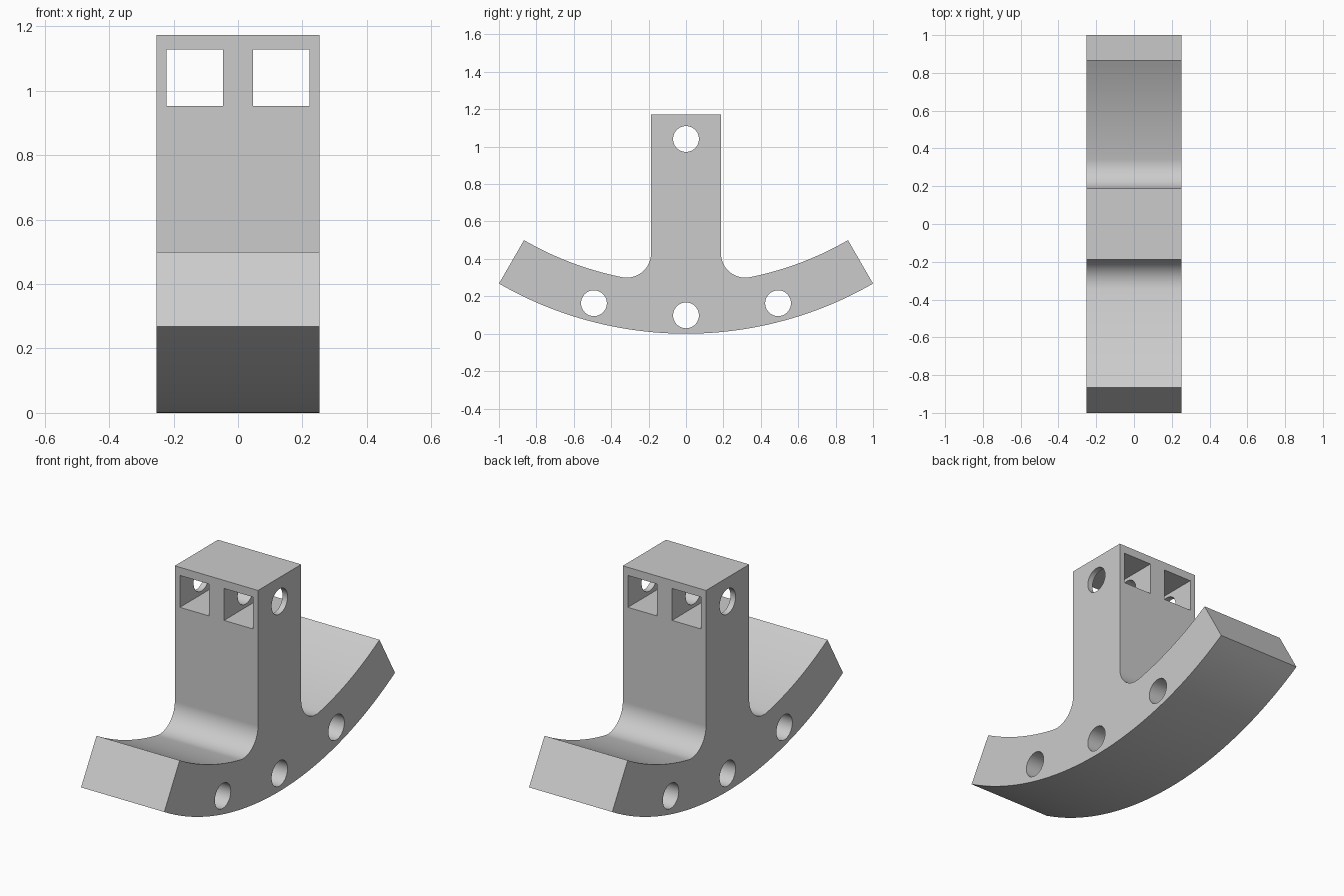
import bpy, bmesh, math
from mathutils import Matrix

if "Cube" in bpy.data.objects:
    bpy.data.objects.remove(bpy.data.objects["Cube"])

HALF_X = 0.2525          # half thickness of the bracket
R_OUT, R_IN, CZ = 2.0, 1.732, 2.0   # rocker arc radii and centre height
STEM, TOP, FILLET = 0.187, 1.173, 0.13
HOLE_R, HOLE_Z = 0.069, 1.041

grey = bpy.data.materials.new("light grey")
grey.diffuse_color = (0.6, 0.6, 0.6, 1)
grey.use_nodes = True
grey.node_tree.nodes["Principled BSDF"].inputs["Base Color"].default_value = grey.diffuse_color


def arc(cy, cz, r, a0, a1, n):
    """Points of an arc in the y-z plane, angles in radians."""
    return [(cy + r * math.cos(a0 + (a1 - a0) * i / n),
             cz + r * math.sin(a0 + (a1 - a0) * i / n)) for i in range(n + 1)]


def to_object(bm, name):
    bmesh.ops.recalc_face_normals(bm, faces=bm.faces[:])
    mesh = bpy.data.meshes.new(name)
    bm.to_mesh(mesh)
    bm.free()
    mesh.materials.append(grey)
    ob = bpy.data.objects.new(name, mesh)
    bpy.context.collection.objects.link(ob)
    return ob


# Right half of the profile: outer arc, end face, inner arc, fillet, stem
down = -math.pi / 2
fy = STEM + FILLET
fz = CZ - math.sqrt((R_IN - FILLET) ** 2 - fy ** 2)
touch = math.atan2(fz - CZ, fy)
half = arc(0, CZ, R_OUT, down, down + math.pi / 6, 24)
half += arc(0, CZ, R_IN, down + math.pi / 6, touch, 18)
half += arc(fy, fz, FILLET, touch, -math.pi, 14)[1:]
half.append((STEM, TOP))
profile = half + [(-y, z) for y, z in reversed(half[1:])]

# Body extruded across x
bm = bmesh.new()
face = bm.faces.new([bm.verts.new((-HALF_X, y, z)) for y, z in profile])
ext = bmesh.ops.extrude_face_region(bm, geom=[face])
bmesh.ops.translate(bm, vec=(2 * HALF_X, 0, 0),
                    verts=[v for v in ext["geom"] if isinstance(v, bmesh.types.BMVert)])
body = to_object(bm, "rocker_bracket")

# Cutters: cross holes along x
cutters = []
r_mid = 1.902
holes = [(r_mid * math.sin(a), CZ - r_mid * math.cos(a))
         for a in (-math.pi / 12, 0, math.pi / 12)] + [(0, HOLE_Z)]
for y, z in holes:
    bm = bmesh.new()
    bmesh.ops.create_cone(bm, cap_ends=True, segments=48, radius1=HOLE_R, radius2=HOLE_R,
                          depth=1, matrix=Matrix.Translation((0, y, z))
                          @ Matrix.Rotation(math.pi / 2, 4, "Y"))
    cutters.append(to_object(bm, "hole_cutter"))

# Cutters: two square windows through the stem along y
for side in (-1, 1):
    bm = bmesh.new()
    bmesh.ops.create_cube(bm, size=1, matrix=Matrix.Translation((side * 0.134, 0, HOLE_Z))
                          @ Matrix.Diagonal((0.175, 1, 0.175, 1)))
    cutters.append(to_object(bm, "window_cutter"))

bpy.context.view_layer.objects.active = body
body.select_set(True)
for c in cutters:
    mod = body.modifiers.new("cut", "BOOLEAN")
    mod.operation, mod.solver, mod.object = "DIFFERENCE", "EXACT", c
    bpy.ops.object.modifier_apply(modifier=mod.name)
    bpy.data.objects.remove(c)

# Smooth arcs, crisp flat faces
bpy.ops.object.shade_smooth_by_angle(angle=math.radians(30))
weighted = body.modifiers.new("flat faces", "WEIGHTED_NORMAL")
weighted.keep_sharp = True
